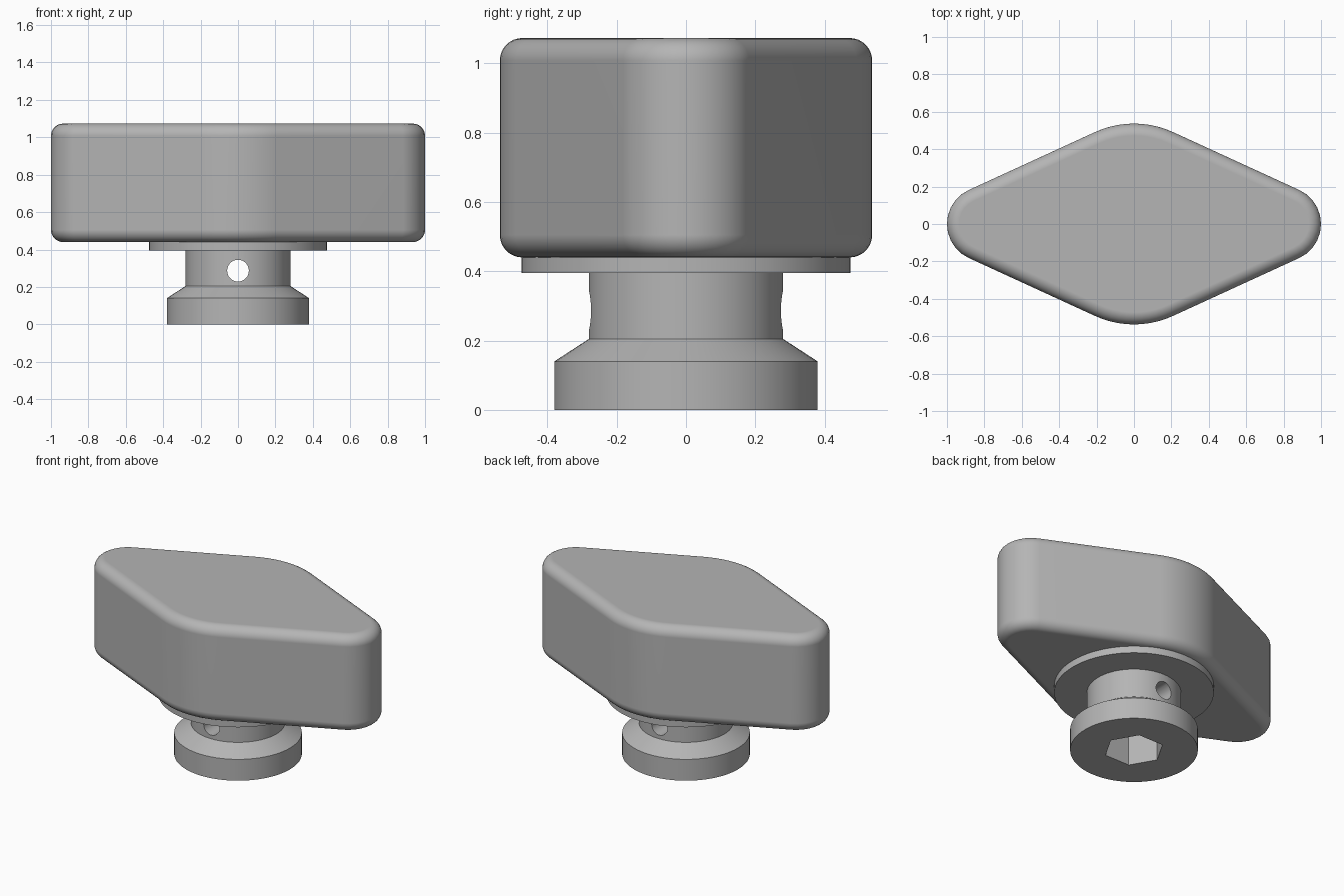
import bpy, bmesh
from math import sin, cos, pi, radians

cube = bpy.data.objects.get("Cube")
if cube:
    bpy.data.objects.remove(cube, do_unlink=True)

grey = bpy.data.materials.new("satin grey")
grey.use_nodes = True
colour = (0.46, 0.46, 0.46, 1)
grey.diffuse_color = colour
grey.node_tree.nodes["Principled BSDF"].inputs["Base Color"].default_value = colour


def loft(name, rings):
    """Closed solid through equal-length rings listed from bottom to top."""
    bm = bmesh.new()
    loops = [[bm.verts.new(p) for p in ring] for ring in rings]
    for low, high in zip(loops, loops[1:]):
        for i in range(len(low)):
            j = (i + 1) % len(low)
            bm.faces.new((low[i], low[j], high[j], high[i]))
    bm.faces.new(loops[0][::-1])
    bm.faces.new(loops[-1])
    mesh = bpy.data.meshes.new(name)
    bm.to_mesh(mesh)
    bm.free()
    obj = bpy.data.objects.new(name, mesh)
    bpy.context.collection.objects.link(obj)
    mesh.materials.append(grey)
    return obj


def circle(radius, z, sides=72):
    return [(radius * cos(2 * pi * i / sides), radius * sin(2 * pi * i / sides), z)
            for i in range(sides)]


def activate(obj):
    bpy.ops.object.select_all(action="DESELECT")
    obj.select_set(True)
    bpy.context.view_layer.objects.active = obj


def cut(obj, cutter):
    mod = obj.modifiers.new("cut", "BOOLEAN")
    mod.operation, mod.solver, mod.object = "DIFFERENCE", "EXACT", cutter
    activate(obj)
    bpy.ops.object.modifier_apply(modifier=mod.name)
    bpy.data.objects.remove(cutter, do_unlink=True)


def smooth(obj):
    activate(obj)
    bpy.ops.object.shade_smooth_by_angle(angle=radians(30))
    mod = obj.modifiers.new("even shading", "WEIGHTED_NORMAL")
    mod.keep_sharp = True


# Rounded diamond outline: tight tips on x, broad shoulders on y
TILT = radians(24.5)
TIP, SHOULDER = 0.2, 0.5


def diamond(inset, z, steps=10):
    corners = [(1 - TIP, 0, TIP, 0, pi / 2 - TILT),
               (0, 0.537 - SHOULDER, SHOULDER, pi / 2, TILT),
               (TIP - 1, 0, TIP, pi, pi / 2 - TILT),
               (0, SHOULDER - 0.537, SHOULDER, 1.5 * pi, TILT)]
    ring = []
    for cx, cy, radius, middle, half in corners:
        for k in range(steps + 1):
            a = middle - half + 2 * half * k / steps
            ring.append((cx + (radius - inset) * cos(a), cy + (radius - inset) * sin(a), z))
    return ring


# Grip block with rounded top and bottom rims
BOTTOM, TOP, FILLET = 0.44, 1.073, 0.065
arc = [(FILLET * (1 - sin(k * pi / 16)), FILLET * (1 - cos(k * pi / 16))) for k in range(9)]
rings = [diamond(inset, BOTTOM + rise) for inset, rise in arc]
rings += [diamond(inset, TOP - rise) for inset, rise in reversed(arc)]
smooth(loft("grip", rings))

# Turned stem: foot, cone, neck and flange
profile = [(0.38, 0), (0.38, 0.14), (0.28, 0.205), (0.28, 0.395), (0.475, 0.395), (0.475, 0.445)]
stem = loft("stem", [circle(r, z) for r, z in profile])

# Hexagonal socket in the underside
cut(stem, loft("socket_cutter", [circle(0.18, -0.1, 6), circle(0.18, 0.22, 6)]))

# Pin hole through the neck from front to back
pin = loft("pin_cutter", [circle(0.058, -0.6, 32), circle(0.058, 0.6, 32)])
pin.rotation_euler.x = pi / 2
pin.location.z = 0.287
bpy.context.view_layer.update()
cut(stem, pin)
smooth(stem)
